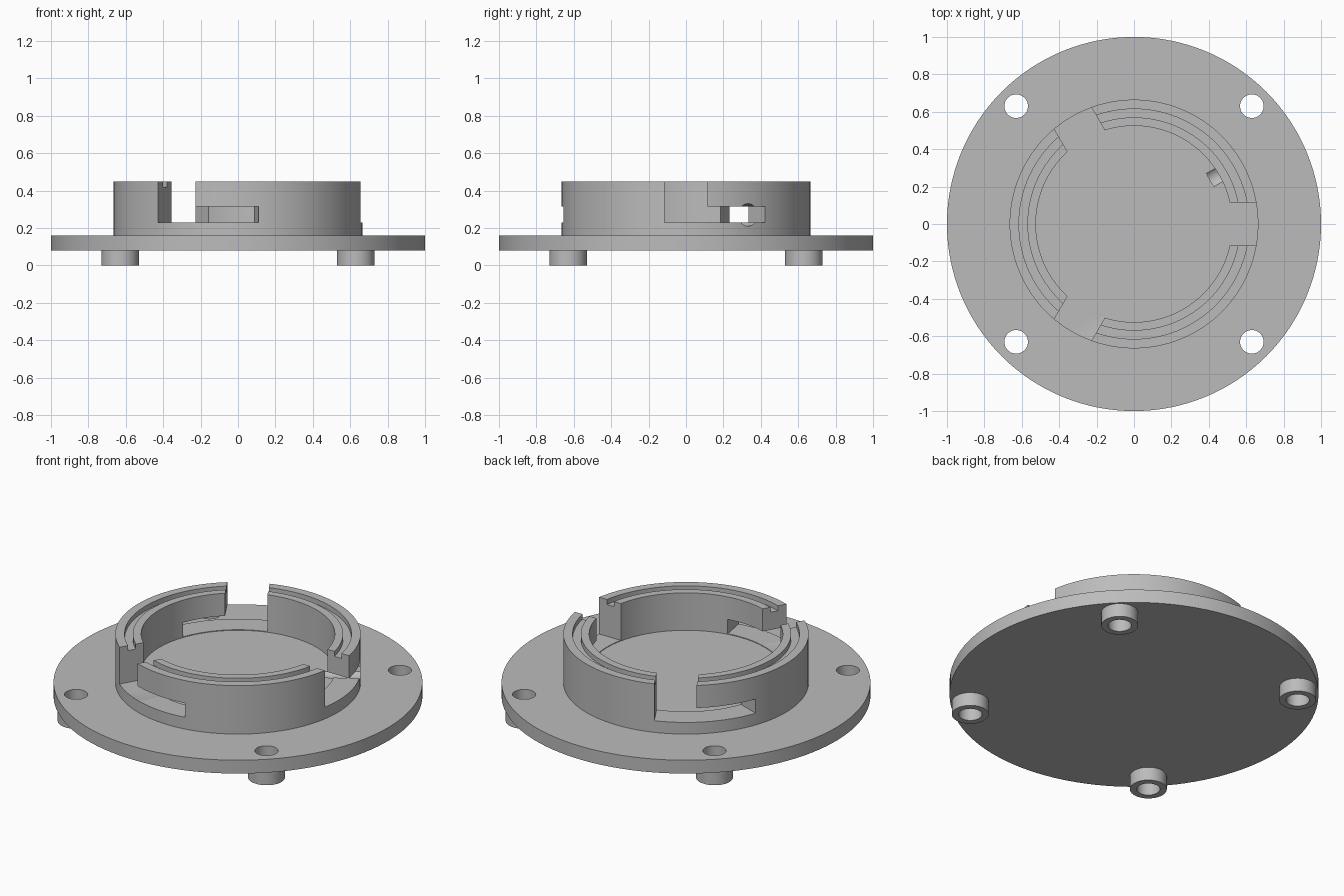
import bpy, bmesh
from math import radians, pi, cos, sin
from mathutils import Matrix, Vector

if "Cube" in bpy.data.objects:
    bpy.data.objects.remove(bpy.data.objects["Cube"])

grey = bpy.data.materials.new("light_grey")
grey.use_nodes = True
grey.diffuse_color = (0.5, 0.5, 0.5, 1)
grey.node_tree.nodes["Principled BSDF"].inputs["Base Color"].default_value = (0.5, 0.5, 0.5, 1)


def lathe(name, profile, sweep=2 * pi, steps=128, closed=True):
    """Spin a profile of (radius, height) points about z."""
    bm = bmesh.new()
    verts = [bm.verts.new((r, 0, z)) for r, z in profile]
    full = sweep > 6.28
    if full:
        geom = [bm.edges.new(p) for p in zip(verts, verts[1:])]
        if closed:
            geom.append(bm.edges.new((verts[-1], verts[0])))
    else:
        geom = [bm.faces.new(verts)]
    bmesh.ops.spin(bm, geom=geom, axis=(0, 0, 1), cent=(0, 0, 0),
                   angle=sweep, steps=steps, use_duplicate=False)
    bmesh.ops.remove_doubles(bm, verts=bm.verts, dist=1e-5)
    bmesh.ops.recalc_face_normals(bm, faces=bm.faces)
    mesh = bpy.data.meshes.new(name)
    bm.to_mesh(mesh)
    bm.free()
    mesh.materials.append(grey)
    obj = bpy.data.objects.new(name, mesh)
    bpy.context.collection.objects.link(obj)
    return obj


def activate(obj):
    bpy.ops.object.select_all(action='DESELECT')
    obj.select_set(True)
    bpy.context.view_layer.objects.active = obj


def cut(target, cutter):
    """Subtract a cutter and throw it away."""
    cutter.hide_render = True
    mod = target.modifiers.new("cut", 'BOOLEAN')
    mod.operation, mod.solver, mod.object = 'DIFFERENCE', 'EXACT', cutter
    activate(target)
    bpy.ops.object.modifier_apply(modifier=mod.name)
    bpy.data.objects.remove(cutter)


def rod(radius, depth, matrix):
    bpy.ops.mesh.primitive_cylinder_add(vertices=48, radius=radius, depth=depth)
    obj = bpy.context.object
    obj.matrix_world = matrix
    obj.data.materials.append(grey)
    return obj


def smooth(obj):
    activate(obj)
    bpy.ops.object.shade_smooth_by_angle(angle=radians(30))


# Flange plate, raised floor and grooved collar in one turned body
PLATE_LOW, PLATE_TOP, FLOOR, LEDGE, RIM = 0.08, 0.16, 0.226, 0.23, 0.45
OUTER, INNER = 0.665, 0.525
body = lathe("flange_and_collar", [
    (0, PLATE_LOW), (1, PLATE_LOW), (1, PLATE_TOP), (OUTER, PLATE_TOP),
    (OUTER, RIM), (0.615, RIM), (0.615, 0.42), (0.57, 0.42), (0.57, RIM),
    (INNER, RIM), (INNER, FLOOR), (0, FLOOR)], closed=False)

# Three bayonet slots: an open entry and a sideways locking channel
for angle in (0, 120, 240):
    turn = Matrix.Rotation(radians(angle), 4, 'Z')
    bpy.ops.mesh.primitive_cube_add(size=1)
    entry = bpy.context.object
    entry.matrix_world = (turn @ Matrix.Translation((0.6, 0, LEDGE + 0.25))
                          @ Matrix.Diagonal((0.3, 0.23, 0.5, 1)))
    cut(body, entry)
    channel = lathe("channel_cutter", [(0.48, LEDGE), (0.75, LEDGE), (0.75, 0.315), (0.48, 0.315)],
                    sweep=radians(39.5), steps=14)
    channel.matrix_world = turn
    cut(body, channel)

# Radial detent bore crossing the first channel
direction = Vector((cos(radians(30)), sin(radians(30)), 0))
bore = Matrix.Translation(direction * 0.595 + Vector((0, 0, 0.27))) \
    @ direction.to_track_quat('Z', 'Y').to_matrix().to_4x4()
cut(body, rod(0.06, 0.25, bore))

# Screw holes with hollow bosses below the plate
for sx, side in ((1, "left"), (-1, "right")):
    for sy, end in ((1, "back"), (-1, "front")):
        place = Matrix.Translation((0.63 * sx, 0.63 * sy, 0))
        cut(body, rod(0.063, 0.6, place))
        boss = lathe(f"boss_{end}_{side}", [
            (0.063, 0), (0.1, 0), (0.1, PLATE_LOW), (0.063, PLATE_LOW)], steps=48)
        boss.matrix_world = place
        smooth(boss)
smooth(body)
